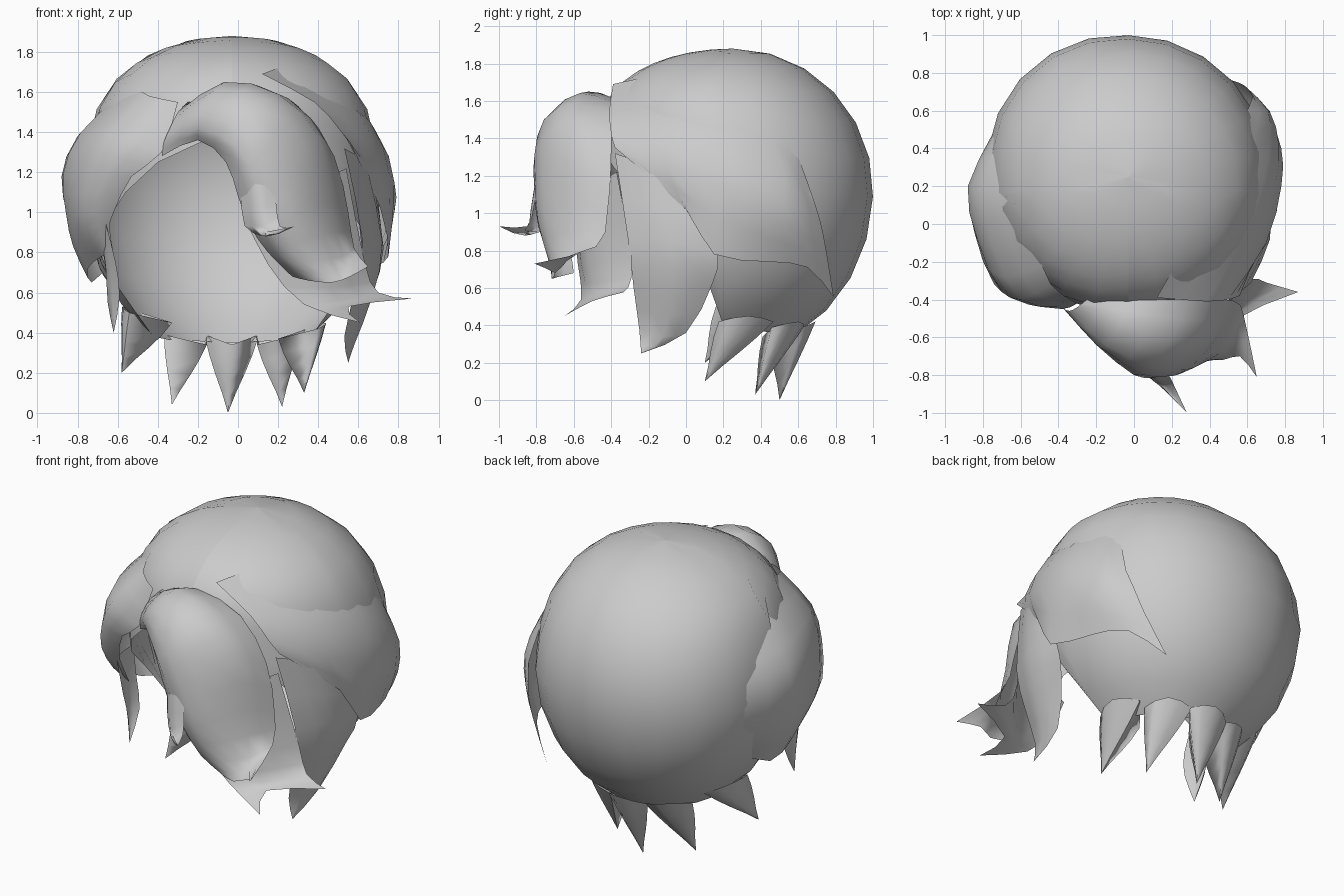
import bpy, math
from mathutils import Vector


def make(name, verts, faces):
    me = bpy.data.meshes.new(name)
    me.from_pydata([tuple(v) for v in verts], [], faces)
    me.validate()
    ob = bpy.data.objects.new(name, me)
    bpy.context.collection.objects.link(ob)
    for p in me.polygons:
        p.use_smooth = True
    return ob


def spline(pts, n):
    """Catmull-Rom through pts with n steps per span."""
    p = [Vector(q) for q in pts]
    p = [p[0] * 2 - p[1]] + p + [p[-1] * 2 - p[-2]]
    out = []
    for i in range(1, len(p) - 2):
        a, b, c, d = p[i - 1:i + 3]
        for k in range(n):
            t = k / n
            out.append(0.5 * (2 * b + (c - a) * t + (2 * a - 5 * b + 4 * c - d) * t * t
                              + (3 * b - a - 3 * c + d) * t ** 3))
    return out + [p[-2]]


def grid(name, rows):
    w = len(rows[0])
    faces = [(i * w + j, i * w + j + 1, (i + 1) * w + j + 1, (i + 1) * w + j)
             for i in range(len(rows) - 1) for j in range(w - 1)]
    return make(name, [v for r in rows for v in r], faces)


def lock(name, rows, n=2):
    """Hair lock: smooth sheet through rows of control points."""
    rows = [spline(r, n) for r in rows]
    cols = [spline(c, n) for c in zip(*rows)]
    return grid(name, cols)


def head(az, z, k=1.0):
    """Point on the head form; az is in degrees from the back towards +x."""
    h = (z - 1.12) / (0.76 if z > 1.12 else 0.86)
    a = math.radians(az)
    r = 0.75 * math.sqrt(max(0, 1 - h * h)) * k
    if h > 0.28:
        r *= 1 + 0.45 * (h - 0.28) * (1 - math.cos(a)) / 2
    if -90 < az < 0:
        r *= 1 + 0.03 * abs(math.sin(2 * a)) * (1 - h * h)
    return Vector((-0.03 + r * math.sin(a), 0.25 + r * math.cos(a), z))


# skull cap, open at the face
EDGE = [(0, .35), (76, .37), (97, .4), (105, .75), (125, 1.0), (150, 1.25), (180, 1.42)]


def edge_z(az):
    az = abs(az)
    for (a0, z0), (a1, z1) in zip(EDGE, EDGE[1:]):
        if az <= a1:
            return z0 + (z1 - z0) * (az - a0) / (a1 - a0)


half = [16, 32, 48, 64, 80, 97, 105, 120, 135, 150, 165, 180]
azs = [-a for a in reversed(half)] + [0] + half
rows = []
for i in range(11):
    row = []
    for az in azs:
        ze = edge_z(az)
        h = (ze - 1.12) / (0.76 if ze > 1.12 else 0.86)
        c = math.cos(math.acos(h) * i / 10)
        row.append(head(az, 1.12 + c * (0.76 if c > 0 else 0.86)))
    rows.append(row)
grid("skull_cap", rows)

# pointed nape locks, continuing the curve of the cap
for i, (az, zb, tip) in enumerate([
        (0, .39, (-.05, .5, 0)), (38, .39, (.22, .37, .03)), (-38, .39, (-.33, .37, .04)),
        (80, .42, (.33, .1, .1)), (-80, .5, (-.58, .1, .2))]):
    ring = [head(az - 20, zb), head(az - 10, zb + .02, 1.01), head(az, zb + .03, 1.015),
            head(az + 10, zb + .02, 1.01), head(az + 20, zb), head(az, zb - .05, .64)]
    ring.append(ring[0])
    tip = Vector(tip)
    ctr = sum(ring[:6], Vector()) / 6
    rows = [[ctr.lerp(tip, t) + (p - ctr) * s for p in ring]
            for t, s in ((0, 1), (.25, .8), (.5, .54), (.75, .25), (1, 0))]
    grid("nape_lock_%d" % (i + 1), rows)

# right side swept back from the parting
lock("right_swept_lock", [
    [(.12, -.39, 1.69), (.31, -.05, 1.75), (.45, .28, 1.69), (.55, .5, 1.5), (.6, .6, 1.3), (.63, .68, 1.08)],
    [(.38, -.41, 1.55), (.6, -.05, 1.5), (.69, .25, 1.4), (.72, .45, 1.25), (.71, .6, 1.1), (.6, .72, .95)],
    [(.5, -.4, 1.42), (.7, -.1, 1.25), (.78, .2, 1.15), (.78, .4, 1.0), (.7, .6, .9), (.55, .75, .8)],
    [(.56, -.38, 1.35), (.71, 0, 1.02), (.75, .15, .78), (.68, .45, .74), (.59, .65, .71), (.42, .79, .55)]])

# left side puffed lock
lock("left_puffed_lock", [
    [(-.3, -.42, 1.55), (-.38, -.45, 1.3), (-.53, -.4, 1.18), (-.62, -.3, 1.0), (-.64, -.25, .92), (-.62, -.2, .79)],
    [(-.44, -.32, 1.58), (-.6, -.4, 1.38), (-.7, -.36, 1.2), (-.76, -.28, 1.0), (-.72, -.22, .86), (-.68, -.15, .78)],
    [(-.52, -.1, 1.62), (-.74, -.13, 1.4), (-.83, -.08, 1.2), (-.84, -.03, 1.0), (-.81, 0, .85), (-.75, .02, .72)],
    [(-.58, .2, 1.6), (-.8, .2, 1.38), (-.88, .2, 1.18), (-.85, .2, .98), (-.81, .2, .82), (-.73, .2, .65)],
    [(-.52, .5, 1.5), (-.68, .5, 1.3), (-.74, .48, 1.15), (-.74, .48, 1.0), (-.69, .45, .85), (-.63, .4, .75)]])

# sideburns
lock("right_sideburn", [
    [(.53, -.38, 1.32), (.64, -.18, 1.24), (.7, .06, 1.05)],
    [(.62, -.31, .86), (.72, -.08, .85), (.72, .17, .79)],
    [(.58, -.28, .6), (.67, -.08, .58), (.66, .14, .62)],
    [(.53, -.25, .38), (.58, -.12, .34), (.57, 0, .36)],
    [(.55, -.24, .25)] * 3])
lock("left_sideburn", [
    [(-.66, -.27, .95), (-.69, -.18, .95), (-.7, -.05, .95)],
    [(-.61, -.28, .75), (-.66, -.18, .73), (-.66, -.07, .75)],
    [(-.59, -.25, .58), (-.65, -.17, .55), (-.62, -.1, .58)],
    [(-.62, -.2, .4)] * 3])

# big curled fringe
lock("fringe", [
    [(-.38, -.44, 1.28), (-.37, -.45, 1.35), (-.34, -.46, 1.42), (-.3, -.44, 1.5), (-.25, -.4, 1.55)],
    [(-.2, -.58, 1.36), (-.2, -.64, 1.42), (-.15, -.64, 1.55), (-.07, -.52, 1.65), (0, -.4, 1.62)],
    [(-.06, -.7, 1.25), (0, -.8, 1.32), (.1, -.76, 1.5), (.2, -.6, 1.59), (.3, -.4, 1.53)],
    [(0, -.72, 1.08), (.1, -.81, 1.12), (.25, -.77, 1.25), (.4, -.6, 1.38), (.48, -.4, 1.28)],
    [(.06, -.68, .93), (.18, -.79, .93), (.32, -.76, 1.0), (.46, -.6, 1.05), (.55, -.42, 1.0)],
    [(.15, -.62, .8), (.25, -.73, .76), (.4, -.72, .76), (.52, -.62, .78), (.58, -.48, .82)],
    [(.27, -.6, .68), (.35, -.68, .66), (.47, -.72, .65), (.56, -.7, .68), (.65, -.81, .73)]])
lock("fringe_inner_tip", [
    [(0, -.7, 1.25), (.08, -.79, 1.28), (.16, -.76, 1.28)],
    [(.02, -.74, 1.0), (.1, -.83, 1.02), (.19, -.81, 1.05)],
    [(.07, -.78, .9), (.14, -.86, .88), (.21, -.85, .93)],
    [(.28, -1.0, .93)] * 3])
lock("fringe_under_lock", [
    [(.02, -.6, 1.0), (.29, -.57, 1.1), (.54, -.37, 1.22)],
    [(.15, -.58, .74), (.42, -.52, .73), (.63, -.29, .76)],
    [(.33, -.56, .54), (.5, -.48, .56), (.7, -.31, .6)],
    [(.61, -.65, .45), (.55, -.5, .53), (.87, -.36, .57)]])
